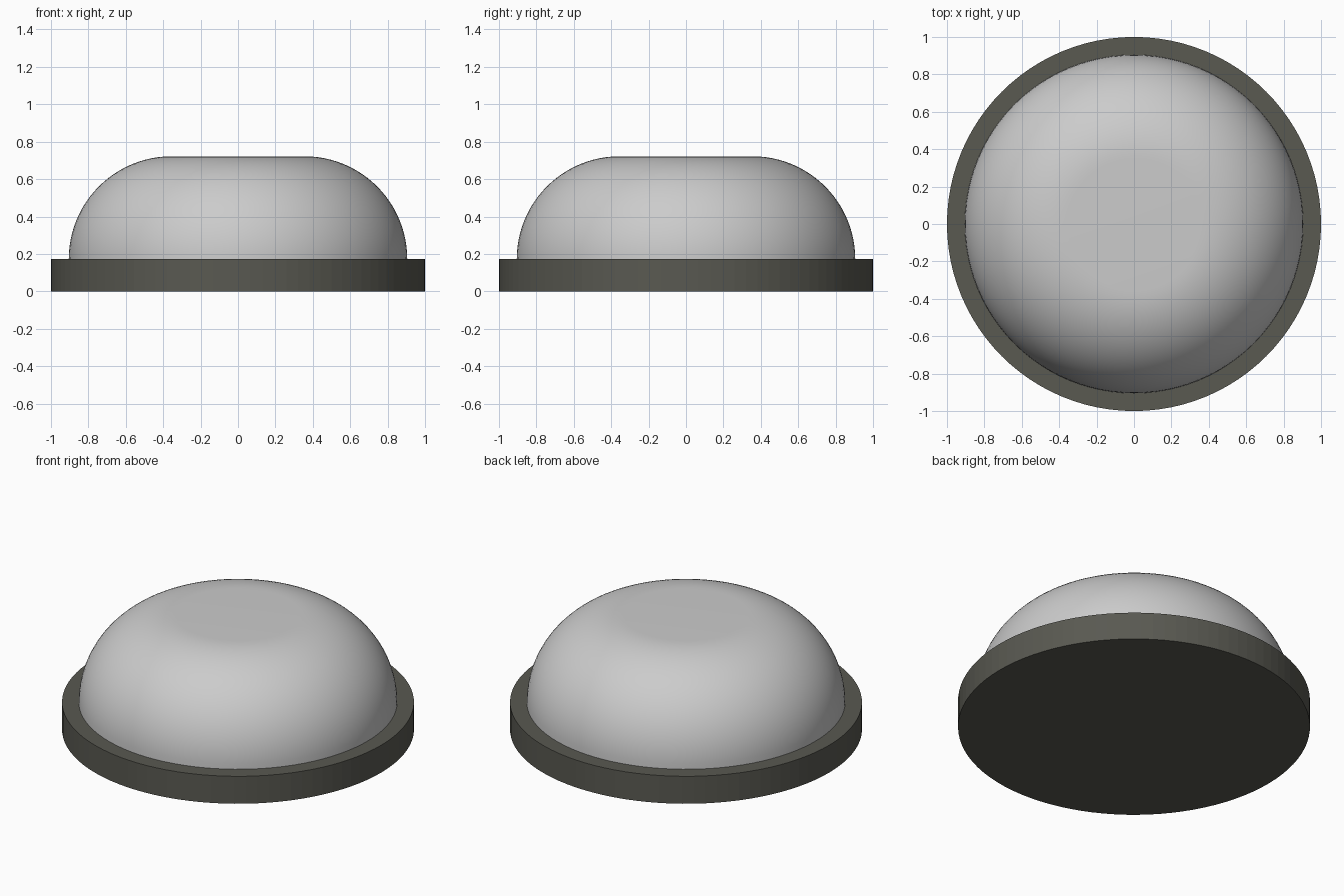
import bpy, bmesh, math

if "Cube" in bpy.data.objects:
    bpy.data.objects.remove(bpy.data.objects["Cube"])

SEGMENTS = 96


def lathe(name, profile):
    """Spin an (r, z) profile that starts and ends on the axis."""
    bm = bmesh.new()
    verts = [bm.verts.new((r, 0, z)) for r, z in profile]
    edges = [bm.edges.new(pair) for pair in zip(verts, verts[1:])]
    bmesh.ops.spin(bm, geom=verts + edges, cent=(0, 0, 0), axis=(0, 0, 1),
                   angle=math.tau, steps=SEGMENTS)
    bmesh.ops.remove_doubles(bm, verts=bm.verts, dist=1e-4)
    bmesh.ops.recalc_face_normals(bm, faces=bm.faces)
    mesh = bpy.data.meshes.new(name)
    bm.to_mesh(mesh)
    bm.free()
    obj = bpy.data.objects.new(name, mesh)
    bpy.context.collection.objects.link(obj)
    return obj


# Dark base disc
bpy.ops.mesh.primitive_cylinder_add(vertices=SEGMENTS, radius=1, depth=0.172,
                                    location=(0, 0, 0.086))
base = bpy.context.object
base.name = "base_disc"
dark = bpy.data.materials.new("dark_grey")
dark.diffuse_color = (0.1, 0.1, 0.083, 1)
dark.use_nodes = True
dark.node_tree.nodes["Principled BSDF"].inputs["Base Color"].default_value = dark.diffuse_color
base.data.materials.append(dark)

# Flat-topped dome with a quarter-round shoulder
z0, r_flat, r_round = 0.172, 0.355, 0.55
steps = 24
arc = [(r_flat + r_round * math.cos(a), z0 + r_round * math.sin(a))
       for a in (math.pi / 2 * i / steps for i in range(steps + 1))]
dome = lathe("dome", [(0, z0)] + arc + [(0, z0 + r_round)])

bpy.ops.object.select_all(action='DESELECT')
bpy.context.view_layer.objects.active = dome
dome.select_set(True)
bpy.ops.object.shade_smooth_by_angle(angle=math.radians(30))
